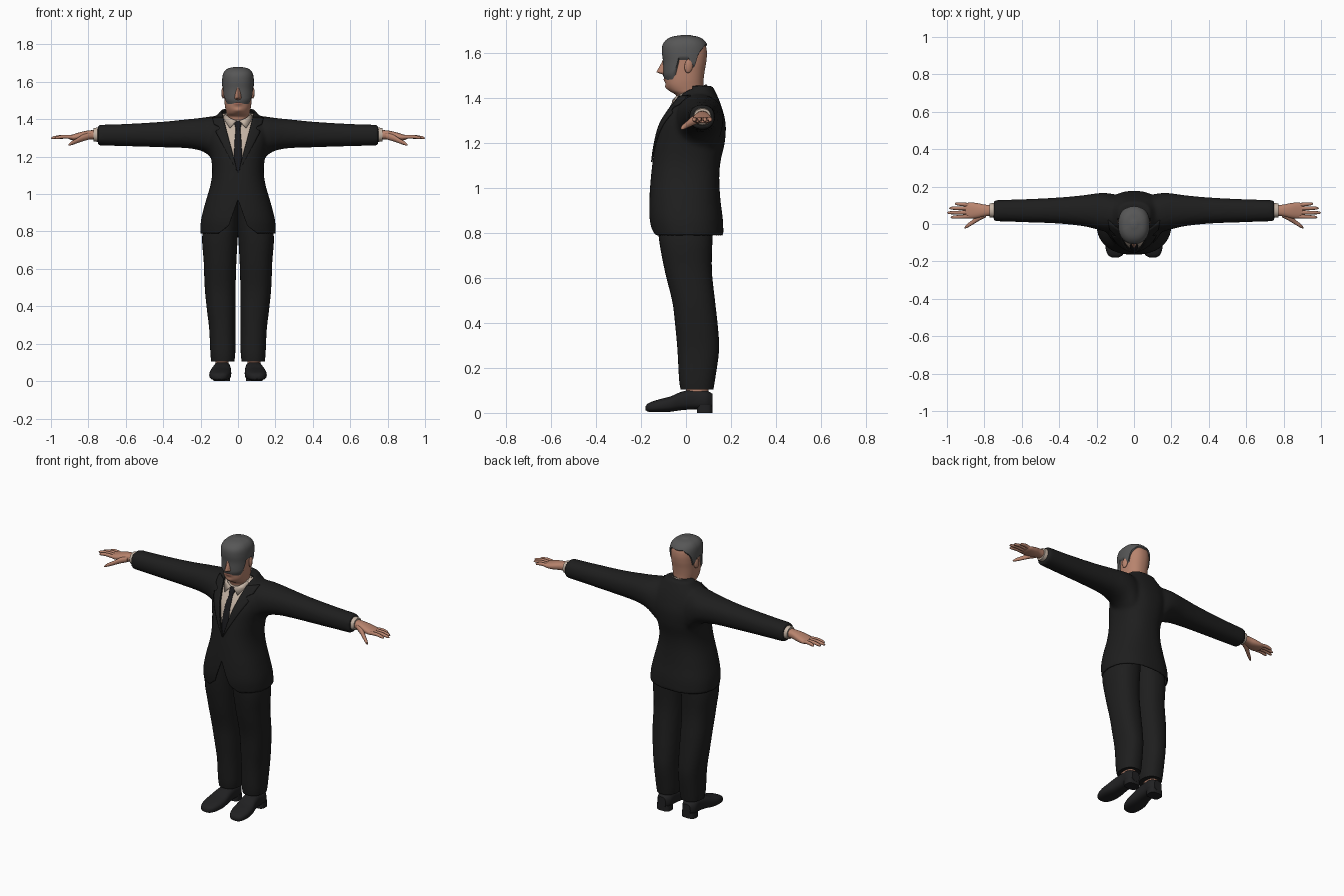
import bpy, bmesh, math
from mathutils import Vector, Matrix, Euler
from mathutils.bvhtree import BVHTree

if "Cube" in bpy.data.objects:
    bpy.data.objects.remove(bpy.data.objects["Cube"])


def material(name, *rgb):
    m = bpy.data.materials.new(name)
    m.use_nodes = True
    m.diffuse_color = (*rgb, 1)
    node = next(n for n in m.node_tree.nodes if n.type == 'BSDF_PRINCIPLED')
    node.inputs["Base Color"].default_value = (*rgb, 1)
    node.inputs["Roughness"].default_value = .8
    return m


SUIT = material("black suit cloth", .013, .013, .013)
TIE = material("dark tie", .01, .01, .012)
LEATHER = material("shoe leather", .015, .015, .016)
SHIRT = material("cream shirt", .55, .45, .37)
SKIN = material("skin", .48, .23, .155)
LIP = material("lips", .34, .14, .10)
HAIR = material("grey hair", .095, .095, .095)
BROW = material("dark brow", .07, .05, .04)


def at(keys, p):
    """Smoothly interpolated key row at position p."""
    p = min(max(p, keys[0][0]), keys[-1][0])
    i = next(k for k in range(len(keys) - 1) if p <= keys[k + 1][0])
    a, b = keys[i], keys[i + 1]
    before, after = keys[max(i - 1, 0)], keys[min(i + 2, len(keys) - 1)]
    h = b[0] - a[0]
    t = (p - a[0]) / h
    out = []
    for c in range(1, len(a)):
        m0 = h * (b[c] - before[c]) / (b[0] - before[0])
        m1 = h * (after[c] - a[c]) / (after[0] - a[0])
        out.append((2*t**3 - 3*t*t + 1) * a[c] + (t**3 - 2*t*t + t) * m0
                   + (3*t*t - 2*t**3) * b[c] + (t**3 - t*t) * m1)
    return out


def section(keys, p, ang, axis, e=2.0, grow=0.0):
    """Point on the rounded section of a lofted form."""
    a0, a1, b0, b1 = at(keys, p)
    c, s = math.cos(ang), math.sin(ang)
    a = (a0 + a1) / 2 + (abs(a1 - a0) / 2 + grow) * math.copysign(abs(c) ** (2 / e), c)
    b = (b0 + b1) / 2 + (abs(b1 - b0) / 2 + grow) * math.copysign(abs(s) ** (2 / e), s)
    return Vector({'x': (p, a, b), 'y': (a, p, b), 'z': (a, b, p)}[axis])


def finish(name, bm, mat, angle=50):
    bmesh.ops.recalc_face_normals(bm, faces=bm.faces)
    me = bpy.data.meshes.new(name)
    bm.to_mesh(me)
    bm.free()
    ob = bpy.data.objects.new(name, me)
    bpy.context.collection.objects.link(ob)
    me.materials.append(mat)
    shade(ob, angle)
    return ob


def shade(ob, angle=50):
    bpy.ops.object.select_all(action='DESELECT')
    ob.select_set(True)
    bpy.context.view_layer.objects.active = ob
    bpy.ops.object.shade_smooth_by_angle(angle=math.radians(angle))


def build(name, rows, mat, mirror=False, closed=True, caps=True):
    bm = bmesh.new()
    for side in ((1, -1) if mirror else (1,)):
        vs = [[bm.verts.new((q[0] * side, q[1], q[2])) for q in r] for r in rows]
        n = len(rows[0])
        for lo, hi in zip(vs, vs[1:]):
            for j in range(n if closed else n - 1):
                k = (j + 1) % n
                bm.faces.new((lo[j], lo[k], hi[k], hi[j]))
        if caps and closed:
            bm.faces.new(vs[0])
            bm.faces.new(vs[-1])
    return finish(name, bm, mat)


def angles(n):
    return [math.tau * j / n for j in range(n)]


def loft(name, axis, keys, mat, steps=24, sides=28, e=2.2, mirror=False, grow=0.0):
    lo, hi = keys[0][0], keys[-1][0]
    rows = [[section(keys, lo + (hi - lo) * i / steps, a, axis, e, grow)
             for a in angles(sides)] for i in range(steps + 1)]
    return build(name, rows, mat, mirror)


def blob(name, loc, size, mat, rot=(0, 0, 0)):
    """Mirrored pair of ellipsoids."""
    bm = bmesh.new()
    for side in (1, -1):
        m = Matrix.Diagonal((side, 1, 1, 1)) @ Matrix.LocRotScale(Vector(loc), Euler(rot), Vector(size))
        bmesh.ops.create_uvsphere(bm, u_segments=20, v_segments=12, radius=1, matrix=m)
    return finish(name, bm, mat)


def modify(ob, kind, apply=False, **settings):
    m = ob.modifiers.new(kind.title(), kind)
    for k, v in settings.items():
        setattr(m, k, v)
    if apply:
        bpy.context.view_layer.objects.active = ob
        bpy.ops.object.modifier_apply(modifier=m.name)


def widths(rows):
    return [(z, -w, w, f, b) for z, w, f, b in rows]


# Jacket: torso and sleeves fused into one cloth surface
torso = widths([(.785, .202, -.15, .167), (.86, .198, -.163, .164), (.95, .176, -.163, .153),
                (1.05, .147, -.156, .148), (1.12, .138, -.148, .154), (1.2, .145, -.137, .172),
                (1.28, .16, -.118, .177), (1.34, .163, -.085, .165), (1.39, .142, -.05, .148),
                (1.43, .105, -.025, .13), (1.455, .085, .01, .117)])
sleeve = [(.07, 1.13, 1.415, -.04, .15), (.12, 1.165, 1.417, -.045, .162), (.16, 1.21, 1.413, -.04, .166),
          (.2, 1.232, 1.407, -.028, .164), (.27, 1.245, 1.4, -.012, .154), (.4, 1.25, 1.387, .002, .142),
          (.6, 1.256, 1.375, .01, .132), (.75, 1.26, 1.37, .015, .128)]
sleeve = [(x, f, b, lo, hi) for x, lo, hi, f, b in sleeve]
jacket = loft("jacket", 'z', torso, SUIT, 50, 64, 2.35)
sleeves = loft("sleeves", 'x', sleeve, SUIT, 50, 40, 2.2, mirror=True)
jacket.select_set(True)
bpy.context.view_layer.objects.active = jacket
bpy.ops.object.join()
modify(jacket, 'REMESH', True, mode='VOXEL', voxel_size=.01)
modify(jacket, 'SMOOTH', True, factor=.5, iterations=6)

# Cut the neck opening and the parted front hem
V_LOW, V_SLOPE = 1.11, .266
bm = bmesh.new()
bm.from_mesh(jacket.data)
cloth = BVHTree.FromBMesh(bm)
cuts = [((0, .03, 0), (0, 1, 0)), ((0, 0, 0), (0, 1, 0))]
for s in (1, -1):
    cuts += [((0, 0, V_LOW), (s, 0, -V_SLOPE)), ((0, 0, .97), (s, 0, .357)),
             ((s * .05, 0, .83), (s, 0, 1.333))]
for co, no in cuts:
    bmesh.ops.bisect_plane(bm, geom=bm.verts[:] + bm.edges[:] + bm.faces[:], plane_co=co, plane_no=no)
bm.normal_update()
gone = []
for f in bm.faces:
    c = f.calc_center_median()
    neck = c.y < .03 and abs(c.x) < V_SLOPE * (c.z - V_LOW)
    parted = c.y < 0 and abs(c.x) < max(.357 * (.97 - c.z), .05 + 1.333 * (.83 - c.z)) and c.z < .97
    under = c.z < .82 and f.normal.z < -.8
    if neck or parted or under:
        gone.append(f)
bmesh.ops.delete(bm, geom=gone, context='FACES')
bm.to_mesh(jacket.data)
bm.free()
shade(jacket)
modify(jacket, 'SOLIDIFY', thickness=.008, offset=-1)

# Lapels laid over the chest
rows, y = [], -.15
for i in range(25):
    t = i / 24
    z = V_LOW + .005 + .295 * t
    wide = .058 * min(1, t / .72) - (.022 if .78 < t < .86 else 0)
    row = []
    for j in range(6):
        x = V_SLOPE * (z - V_LOW) + wide * j / 5
        hit = cloth.ray_cast(Vector((x, -1, z)), Vector((0, 1, 0)))[0]
        y = hit.y if hit else y
        row.append((x, y - .004, z))
    rows.append(row)
lapels = build("lapels", rows, SUIT, mirror=True, closed=False)
modify(lapels, 'SOLIDIFY', thickness=.007, offset=0)

# Shirt, collar, tie
loft("shirt", 'z', [k for k in torso if 1 < k[0] < 1.44], SHIRT, 24, 48, 2.35, grow=-.014)
rows = []
for v, r in ((0, .012), (.4, .011), (1, .005), (1, -.003)):
    ring = []
    for a in angles(40):
        x, yy = (.062 + r) * math.cos(a), .02 + (.066 + r) * math.sin(a)
        ring.append((x, yy, 1.375 + .5 * (yy - .0) + .042 * v))
    rows.append(ring)
build("shirt_collar", rows, SHIRT, caps=False)
wings = build("collar_wings", [[(.008, -.058, 1.392), (.044, -.066, 1.352)],
                               [(.04, -.044, 1.405), (.068, -.034, 1.39)],
                               [(.066, -.004, 1.425), (.082, -.002, 1.415)]],
              SHIRT, mirror=True, closed=False)
modify(wings, 'SOLIDIFY', thickness=.006, offset=0)
tie = []
for z, w in ((1.08, .024), (1.2, .022), (1.3, .017), (1.35, .012), (1.362, .016), (1.392, .02)):
    f = at(torso, z)[2] + .014
    tie.append((z, -w, w, f - (.016 if z > 1.355 else .009), f + .01))
loft("tie", 'z', tie, TIE, 30, 20, 3)

# Trousers
leg = [(.105, .02, .143, -.024, .122), (.14, .015, .147, -.03, .128), (.28, .014, .154, -.038, .147),
       (.38, .013, .166, -.047, .142), (.49, .013, .177, -.06, .13), (.635, .009, .183, -.095, .115),
       (.79, .0, .19, -.122, .118), (.97, -.01, .145, -.13, .12)]
loft("trousers", 'z', leg, SUIT, 40, 36, 2.3, mirror=True)

# Shoes with separate heels, and ankles
shoe = [(-.18, .085, .115, .012, .03), (-.168, .062, .138, .005, .043), (-.12, .041, .153, .003, .06),
        (-.07, .036, .151, .005, .073), (-.02, .037, .139, .012, .094), (.04, .04, .13, .016, .105),
        (.09, .041, .13, .015, .1), (.118, .058, .112, .02, .085)]
loft("shoes", 'y', shoe, LEATHER, 32, 28, 2.7, mirror=True)
loft("shoe_heels", 'z', [(0, .042, .13, .048, .118), (.035, .042, .13, .048, .118)], LEATHER, 2, 28, 3, mirror=True)
loft("ankles", 'z', [(.06, .05, .12, .0, .1), (.14, .05, .12, .0, .1)], SKIN, 2, 20, mirror=True)

# Cuffs and hands
loft("shirt_cuffs", 'x', [(.72, .03, .115, 1.275, 1.36), (.772, .036, .11, 1.282, 1.353)], SHIRT, 4, mirror=True)
palm = [(.75, .046, .1, 1.293, 1.343), (.8, .04, .104, 1.292, 1.34), (.84, .031, .112, 1.287, 1.332),
        (.88, .029, .115, 1.287, 1.32), (.9, .036, .11, 1.292, 1.314)]
loft("palms", 'x', palm, SKIN, 16, 24, 2.4, mirror=True)
for name, y0, y1, tip in (("index", .041, .036, .98), ("middle", .062, .06, 1), ("ring", .083, .085, .988),
                          ("little", .102, .109, .958)):
    keys = []
    for t, r in ((0, .0105), (.5, .0098), (.85, .008), (.96, .0055), (1, .0015)):
        yc, zc = y0 + (y1 - y0) * t, 1.304 + .006 * math.sin(3 * t) - .006 * t
        keys.append((.88 + (tip - .88) * t, yc - r, yc + r, zc - r, zc + r))
    loft(name + "_fingers", 'x', keys, SKIN, 16, 14, mirror=True)
thumb = [(x, yc - r, yc + r, zc - r, zc + r) for x, yc, zc, r in
         ((.79, .055, 1.312, .018), (.83, .034, 1.3, .018), (.865, .008, 1.283, .013),
          (.89, -.009, 1.272, .0105), (.903, -.018, 1.265, .006), (.907, -.021, 1.263, .002))]
loft("thumbs", 'x', thumb, SKIN, 20, 16, mirror=True)

# Head and neck: one loft with the face shaped by soft bumps
CROWN = 1.672
skull = widths([(1.35, .06, -.04, .085), (1.412, .058, -.044, .08), (1.432, .062, -.073, .078),
                (1.455, .067, -.088, .077), (1.48, .071, -.092, .078), (1.52, .074, -.094, .083),
                (1.56, .076, -.094, .09), (1.6, .077, -.099, .093), (1.635, .073, -.095, .087),
                (1.656, .06, -.076, .07), (1.667, .04, -.05, .046), (CROWN, .012, -.015, .012)])


def bump(x, z, cx, cz, sx, sz):
    return math.exp(-((abs(x) - cx) / sx) ** 2 - ((z - cz) / sz) ** 2)


def face(p):
    x, _, z = p
    if p.y < 0:
        t = (1.585 - z) / .07
        ridge = max(0, t if t < 1 else 1 - (t - 1) / .2)
        p.y -= .038 * ridge * math.exp(-(x / (.009 + .006 * min(max(t, 0), 1))) ** 2)
        p.y += .010 * bump(x, z, .031, 1.564, .016, .011)
        p.y -= .005 * bump(x, z, .026, 1.588, .022, .009)
        p.y -= .007 * bump(x, z, 0, 1.482, .024, .011)
        p.y -= .007 * bump(x, z, 0, 1.447, .022, .012)
    return p


rows = [[face(section(skull, 1.35 + (CROWN - 1.35) * i / 90, a, 'z', 2.25)) for a in angles(120)]
        for i in range(91)]
head = build("head", rows, SKIN)
head.data.materials.append(LIP)
for f in head.data.polygons:
    c = f.center
    f.material_index = int(c.y < -.07 and abs(c.x) < .024 and abs(c.z - 1.482) < .008 - .2 * abs(c.x))
blob("eyes", (.031, -.079, 1.564), (.011, .005, .004), BROW)
blob("eyebrows", (.031, -.09, 1.583), (.019, .007, .0035), BROW, (0, .08, .3))
blob("ears", (.079, .012, 1.543), (.009, .019, .032), SKIN, (-.15, 0, .25))

# Hair: shell above a hairline that dips at the sideburns and nape
hairline = [(0, 1.628), (25, 1.632), (40, 1.615), (52, 1.6), (60, 1.575), (66, 1.53), (80, 1.525),
            (84, 1.565), (105, 1.565), (113, 1.5), (125, 1.475), (180, 1.466)]


def hair_edge(ang):
    d = abs((math.degrees(ang) + 270) % 360 - 180)
    d = 180 - d
    for (d0, z0), (d1, z1) in zip(hairline, hairline[1:]):
        if d <= d1:
            return z0 + (z1 - z0) * (d - d0) / (d1 - d0)
    return hairline[-1][1]


rows = []
for i in range(31):
    v = i / 30
    row = []
    for a in angles(120):
        low = hair_edge(a)
        p = section(skull, low + (CROWN - low) * math.sin(v * math.pi / 2), a, 'z', 2.25,
                    -.003 + .011 * min(1, v * 10))
        p.z += .008 * v
        row.append(p)
    rows.append(row)
build("hair", rows, HAIR)
bpy.data.objects["hair"].data.update()
